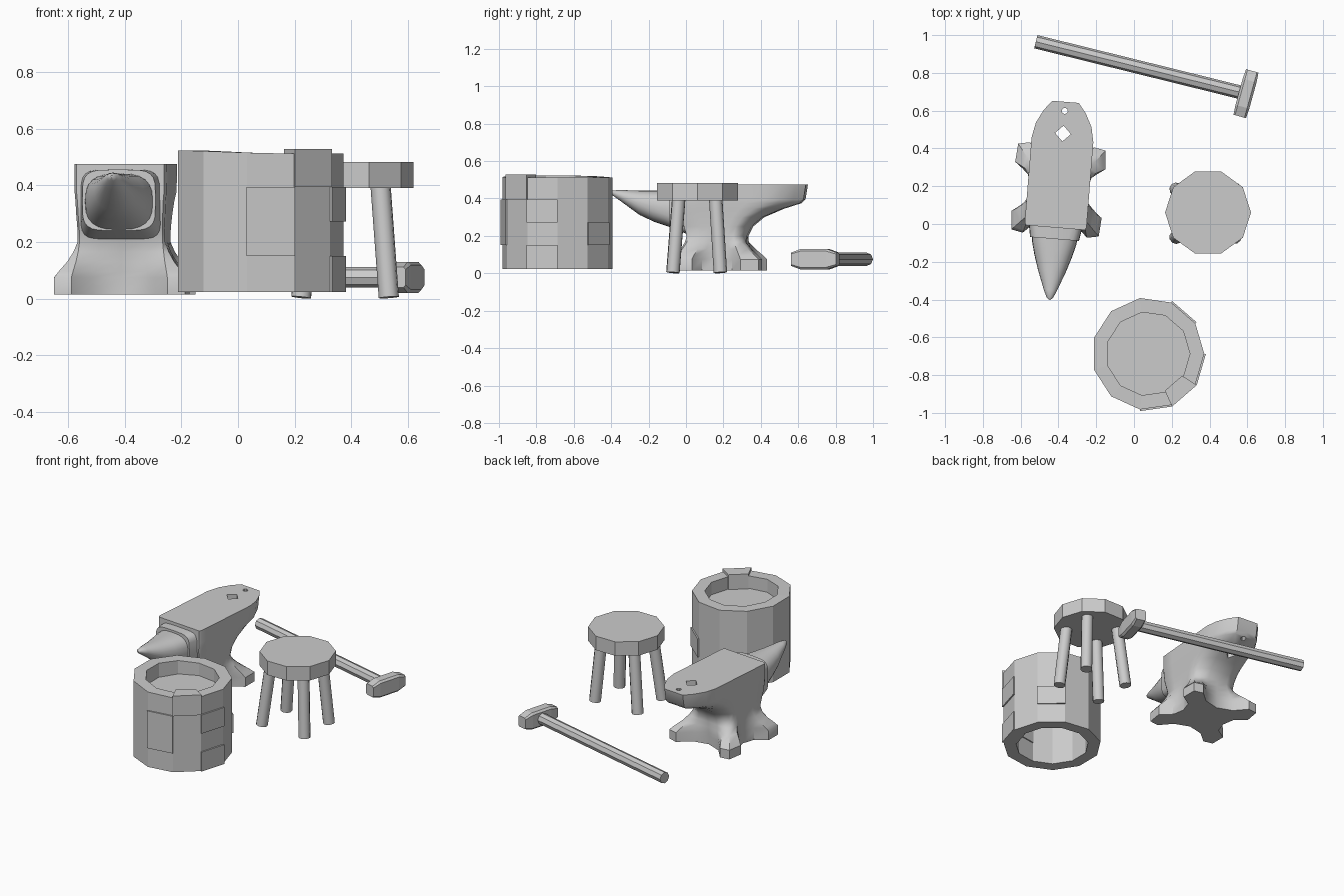
import bpy, bmesh
from math import sin, cos, pi, radians
from mathutils import Vector, Matrix

if "Cube" in bpy.data.objects:
    bpy.data.objects.remove(bpy.data.objects["Cube"])


def finish(name, bm, smooth=None, matrix=None):
    if matrix:
        bm.transform(matrix)
    bmesh.ops.recalc_face_normals(bm, faces=bm.faces)
    me = bpy.data.meshes.new(name)
    bm.to_mesh(me)
    bm.free()
    ob = bpy.data.objects.new(name, me)
    bpy.context.collection.objects.link(ob)
    bpy.ops.object.select_all(action='DESELECT')
    ob.select_set(True)
    bpy.context.view_layer.objects.active = ob
    if smooth:
        bpy.ops.object.shade_smooth_by_angle(angle=radians(smooth))
    return ob


def loft(name, rings, smooth=None, matrix=None, closed=False):
    bm = bmesh.new()
    vs = [[bm.verts.new(p) for p in r] for r in rings]
    n = len(vs[0])
    for a, b in zip(vs, vs[1:] + ([vs[0]] if closed else [])):
        for i in range(n):
            j = (i + 1) % n
            bm.faces.new((a[i], a[j], b[j], b[i]))
    if not closed:
        bm.faces.new(vs[0])
        bm.faces.new(vs[-1])
    return finish(name, bm, smooth, matrix)


def ngon(n, r, z, c=(0, 0), a0=0.0):
    return [(c[0] + r * cos(a0 + 2 * pi * i / n), c[1] + r * sin(a0 + 2 * pi * i / n), z) for i in range(n)]


def rod(name, a, b, r, n, smooth=None):
    a, b = Vector(a), Vector(b)
    m = Matrix.Translation(a) @ (b - a).to_track_quat('Z', 'Y').to_matrix().to_4x4()
    return loft(name, [ngon(n, r, 0), ngon(n, r, (b - a).length)], smooth, m)


# Stool: ten-sided seat and four splayed legs
SC = (0.392, 0.061)
loft("stool_seat", [ngon(10, 0.2275, 0.39, SC), ngon(10, 0.2275, 0.482, SC)])
for sx in (-1, 1):
    for sy in (-1, 1):
        rod(f"stool_leg_{'right' if sx > 0 else 'left'}_{'back' if sy > 0 else 'front'}",
            (0.378 + sx * 0.155, 0.057 + sy * 0.127, 0.004),
            (0.385 + sx * 0.118, 0.06 + sy * 0.098, 0.41), 0.036, 10, 40)

# Barrel: open eleven-sided tube with a slightly uneven rim and an inner disc
BC, N, STEP = (0.074, -0.687), 11, 2 * pi / 11


def rim(r):
    return [(x, y, 0.512 + 0.012 * max(0, cos(i * STEP - 3.3))) for i, (x, y, _) in enumerate(ngon(N, r, 0, BC))]


loft("barrel_wall", [ngon(N, 0.298, 0.023, BC), rim(0.298), rim(0.222), ngon(N, 0.222, 0.023, BC)], closed=True)
bm = bmesh.new()
bm.faces.new([bm.verts.new(p) for p in ngon(N, 0.222, 0.43, BC)])
finish("barrel_water", bm)

# Raised wall blocks: (facet, row)
rows = [0.023, 0.15, 0.272, 0.395, 0.528]
for f, r in [(-3, 1), (-3, 2), (-2, 3), (-1, 0), (-1, 2), (1, 1)]:
    corners = [(ri, a) for ri, a in ((0.215, f), (0.307, f), (0.307, f + 1), (0.215, f + 1))]
    loft(f"barrel_block_{f + 4}_{r}",
         [[(BC[0] + ri * cos(a * STEP), BC[1] + ri * sin(a * STEP), z) for ri, a in corners]
          for z in (rows[r], rows[r + 1])])

# Hammer: octagonal handle and a head with tapered ends
HEAD = Vector((0.593, 0.69, 0.075))
d = Vector((0.964, -0.265, 0)).normalized()
rod("hammer_handle", (-0.52, 0.965, 0.075), HEAD, 0.036, 8)
hm = Matrix.Translation(HEAD) @ Matrix.Rotation(radians(-15.4), 4, 'Z')


def head_ring(y, w, h, c):
    return [(sx * (w - cx), y, sz * (h - cz)) for sx, sz, cx, cz in
            ((1, 1, c, 0), (1, 1, 0, c), (1, -1, 0, c), (1, -1, c, 0),
             (-1, -1, c, 0), (-1, -1, 0, c), (-1, 1, 0, c), (-1, 1, c, 0))]


loft("hammer_head", [head_ring(-0.125, 0.034, 0.036, 0.008), head_ring(-0.072, 0.038, 0.055, 0.012),
                     head_ring(0.072, 0.038, 0.055, 0.012), head_ring(0.125, 0.034, 0.036, 0.008)], None, hm)

# Anvil body: stacked outlines from a four-footed star to the tapered heel
AM = Matrix.Translation((-0.40, 0.18, 0)) @ Matrix.Rotation(radians(-4.6), 4, 'Z')
quarter = [(0, 0.14), (0.10, 0.17), (0.17, 0.24), (0.232, 0.228), (0.24, 0.13), (0.17, 0.08)]
star = [(u, -v) for u, v in quarter] + [(0.15, 0)] + quarter[::-1]
front = [(0, 1), (0.5, 1), (0.95, 1), (1, 0.93), (1, 0.5), (1, 0.25), (1, 0)]
back = [(1, 0.35), (1, 0.57), (0.9, 0.74), (0.68, 0.89), (0.43, 1), (0, 1)]


def outline(z, k, w, vf, vb):
    block = [(u * w, v * vf) for u, v in front] + [(u * w, v * vb) for u, v in back]
    half = [(k * s[0] + (1 - k) * b[0], k * s[1] + (1 - k) * b[1], z) for s, b in zip(star, block)]
    return half + [(-u, v, h) for u, v, h in half[-2:0:-1]]


levels = [(0.015, 1, 0.155, -0.16, 0.15), (0.075, 1, 0.155, -0.16, 0.15), (0.095, 0.82, 0.155, -0.16, 0.15),
          (0.13, 0.45, 0.155, -0.16, 0.15), (0.165, 0.18, 0.155, -0.16, 0.145), (0.2, 0, 0.155, -0.165, 0.15),
          (0.25, 0, 0.155, -0.18, 0.175), (0.3, 0, 0.158, -0.195, 0.235), (0.345, 0, 0.16, -0.2, 0.34),
          (0.375, 0, 0.163, -0.2, 0.435), (0.395, 0, 0.163, -0.2, 0.455), (0.476, 0, 0.164, -0.2, 0.468)]
body = loft("anvil_body", [outline(*l) for l in levels], 40, AM)

# Square and round tool holes through the heel
for name, v, r, n in (("square_hole_cutter", 0.30, 0.042, 4), ("round_hole_cutter", 0.42, 0.016, 10)):
    cut = loft(name, [ngon(n, r, 0.22, (0, v)), ngon(n, r, 0.6, (0, v))], None, AM)
    cut.hide_render = True
    bpy.context.view_layer.objects.active = body
    mod = body.modifiers.new(name, 'BOOLEAN')
    mod.operation, mod.object, mod.solver = 'DIFFERENCE', cut, 'EXACT'
    bpy.ops.object.modifier_apply(modifier=name)
    bpy.data.objects.remove(cut)


# Anvil step and horn: squarish sections shrinking to a point
def section(v, w, top, bot, e):
    def p(x):
        return (1 if x > 0 else -1) * abs(x) ** e
    c, h = (top + bot) / 2, (top - bot) / 2
    return [(w * p(cos(t)), v, c + h * p(sin(t))) for t in (2 * pi * i / 24 + 0.001 for i in range(24))]


loft("anvil_step", [section(-0.17, 0.145, 0.456, 0.21, 0.35), section(-0.26, 0.13, 0.456, 0.24, 0.45)], 40, AM)
loft("anvil_horn", [section(*s) for s in (
    (-0.24, 0.122, 0.442, 0.235, 0.7), (-0.28, 0.118, 0.442, 0.252, 0.75), (-0.35, 0.1, 0.442, 0.275, 0.85),
    (-0.43, 0.074, 0.442, 0.312, 0.95), (-0.53, 0.036, 0.445, 0.385, 1), (-0.572, 0.017, 0.443, 0.415, 1),
    (-0.583, 0.004, 0.435, 0.428, 1))], 40, AM)
